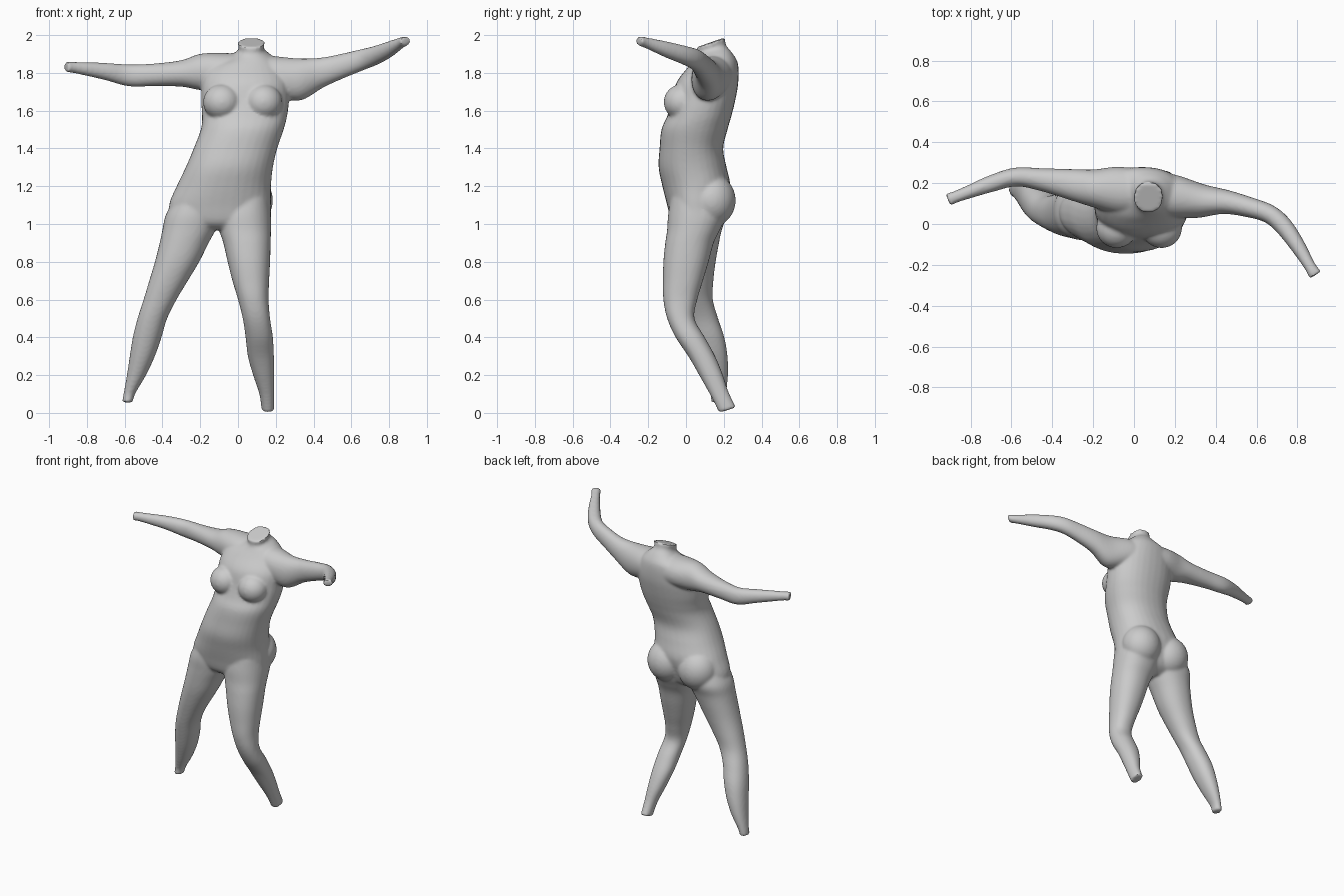
import bpy, bmesh, math
from mathutils import Vector

SIDES = 32
body_bm = bmesh.new()


def catmull(rows, steps=5):
    """Smoothly interpolate rows of numbers."""
    out = []
    for i in range(len(rows) - 1):
        a, b, c, d = (rows[max(0, min(len(rows) - 1, i + k))] for k in (-1, 0, 1, 2))
        for s in range(steps):
            t = s / steps
            out.append([0.5 * (2 * q + (r - p) * t + (2 * p - 5 * q + 4 * r - w) * t * t
                               + (3 * q - p - 3 * r + w) * t ** 3)
                        for p, q, r, w in zip(a, b, c, d)])
    return out + [list(rows[-1])]


def loft(rings, power):
    """Skin rings given as (centre, u axis, v axis) into a closed tube."""
    loops = []
    for c, u, v in rings:
        loop = []
        for k in range(SIDES):
            a = 2 * math.pi * k / SIDES
            ca, sa = math.cos(a), math.sin(a)
            e = 2 / power
            loop.append(body_bm.verts.new(c + u * math.copysign(abs(ca) ** e, ca)
                                          + v * math.copysign(abs(sa) ** e, sa)))
        loops.append(loop)
    for lo, hi in zip(loops, loops[1:]):
        for k in range(SIDES):
            n = (k + 1) % SIDES
            body_bm.faces.new((lo[k], lo[n], hi[n], hi[k]))
    body_bm.faces.new(loops[0][::-1])
    body_bm.faces.new(loops[-1])


def upright(rows, power=2.2):
    """Rows: z, x min, x max, y min, y max, tilt."""
    loft([(Vector(((x0 + x1) / 2, (y0 + y1) / 2, z)),
           Vector(((x1 - x0) / 2, 0, 0)), Vector((0, (y1 - y0) / 2, tilt)))
          for z, x0, x1, y0, y1, tilt in catmull(rows)], power)


def sideways(rows, power=2.1):
    """Rows: x, y, z, half depth, half height, yaw in degrees."""
    rings = []
    for x, y, z, ry, rz, yaw in catmull(rows):
        a = math.radians(yaw)
        rings.append((Vector((x, y, z)), Vector((-math.sin(a), math.cos(a), 0)) * ry,
                      Vector((0, 0, rz))))
    loft(rings, power)


def blob(centre, radii):
    new = bmesh.ops.create_uvsphere(body_bm, u_segments=32, v_segments=20, radius=1)["verts"]
    bmesh.ops.scale(body_bm, vec=radii, verts=new)
    bmesh.ops.translate(body_bm, vec=centre, verts=new)


# torso and cut neck
upright([
    (0.97, -.27, .09, -.03, .12, 0),
    (1.01, -.35, .165, -.075, .18, 0),
    (1.10, -.365, .175, -.10, .215, 0),
    (1.20, -.325, .175, -.125, .235, 0),
    (1.30, -.277, .185, -.145, .215, 0),
    (1.40, -.235, .208, -.14, .197, 0),
    (1.50, -.197, .242, -.13, .22, 0),
    (1.57, -.19, .26, -.10, .24, 0),
    (1.65, -.195, .27, -.075, .26, 0),
    (1.75, -.19, .27, -.05, .277, 0),
    (1.84, -.15, .23, .01, .275, .01),
    (1.89, -.04, .18, .045, .245, .015),
    (1.925, .003, .137, .06, .212, .022),
    (1.962, -.004, .146, .055, .207, .027),
])

# shoulders and both outstretched arms
sideways([
    (-.91, .118, 1.832, .033, .031, 22),
    (-.88, .13, 1.830, .029, .029, 22),
    (-.80, .16, 1.820, .033, .036, 22),
    (-.70, .197, 1.807, .041, .046, 17),
    (-.58, .230, 1.787, .046, .058, 5),
    (-.45, .217, 1.789, .056, .060, -6),
    (-.30, .192, 1.797, .077, .070, -6),
    (-.20, .175, 1.805, .092, .096, -3),
    (-.08, .165, 1.805, .115, .100, 0),
    (.07, .155, 1.795, .110, .105, 0),
    (.20, .135, 1.780, .105, .108, -5),
    (.33, .112, 1.765, .083, .111, -10),
    (.45, .107, 1.802, .060, .080, -15),
    (.56, .083, 1.838, .050, .066, -16),
    (.66, .050, 1.870, .046, .057, -28),
    (.73, -.008, 1.893, .045, .051, -50),
    (.80, -.105, 1.924, .038, .043, -58),
    (.86, -.205, 1.957, .029, .030, -58),
    (.888, -.25, 1.970, .034, .025, -58),
])

# straighter leg on the -x side
upright([
    (1.14, -.33, -.10, -.07, .20, 0),
    (1.05, -.382, -.09, -.08, .215, 0),
    (.97, -.400, -.118, -.075, .19, 0),
    (.90, -.415, -.155, -.07, .175, 0),
    (.80, -.440, -.205, -.06, .157, 0),
    (.70, -.470, -.265, -.042, .145, 0),
    (.60, -.500, -.325, -.02, .142, 0),
    (.50, -.532, -.375, .003, .170, 0),
    (.40, -.557, -.405, .03, .203, 0),
    (.30, -.573, -.44, .06, .22, 0),
    (.20, -.588, -.487, .095, .223, 0),
    (.10, -.606, -.545, .13, .212, 0),
    (.055, -.614, -.556, .13, .207, 0),
])

# bent leg on the +x side
upright([
    (1.14, -.07, .165, -.08, .20, 0),
    (1.05, -.11, .175, -.095, .215, 0),
    (.97, -.10, .175, -.10, .18, 0),
    (.90, -.078, .173, -.11, .147, 0),
    (.80, -.055, .170, -.12, .12, 0),
    (.70, -.03, .165, -.122, .09, 0),
    (.60, 0, .162, -.12, .06, 0),
    (.50, .025, .170, -.10, .045, 0),
    (.40, .04, .185, -.055, .10, 0),
    (.30, .052, .19, .015, .152, .005),
    (.20, .08, .192, .075, .192, .01),
    (.10, .113, .192, .132, .225, .012),
    (.015, .125, .192, .175, .265, .014),
])

# breasts and buttocks
for x in (-.085, .135):
    blob((x, -.02, 1.645), (.10, .098, .095))
for x in (-.19, .05):
    blob((x, .135, 1.125), (.135, .128, .14))

bmesh.ops.recalc_face_normals(body_bm, faces=body_bm.faces)
mesh = bpy.data.meshes.new("mannequin_body")
body_bm.to_mesh(mesh)
body_bm.free()
body = bpy.data.objects.new("mannequin_body", mesh)
bpy.context.collection.objects.link(body)

# fuse the parts into one skin and soften the joins
fuse = body.modifiers.new("fuse", 'REMESH')
fuse.mode = 'VOXEL'
fuse.voxel_size = 0.009
soften = body.modifiers.new("soften", 'SMOOTH')
soften.factor = 0.5
soften.iterations = 8

bpy.context.view_layer.objects.active = body
body.select_set(True)
for name in ("fuse", "soften"):
    bpy.ops.object.modifier_apply(modifier=name)
bpy.ops.object.shade_smooth_by_angle(angle=math.radians(40))
